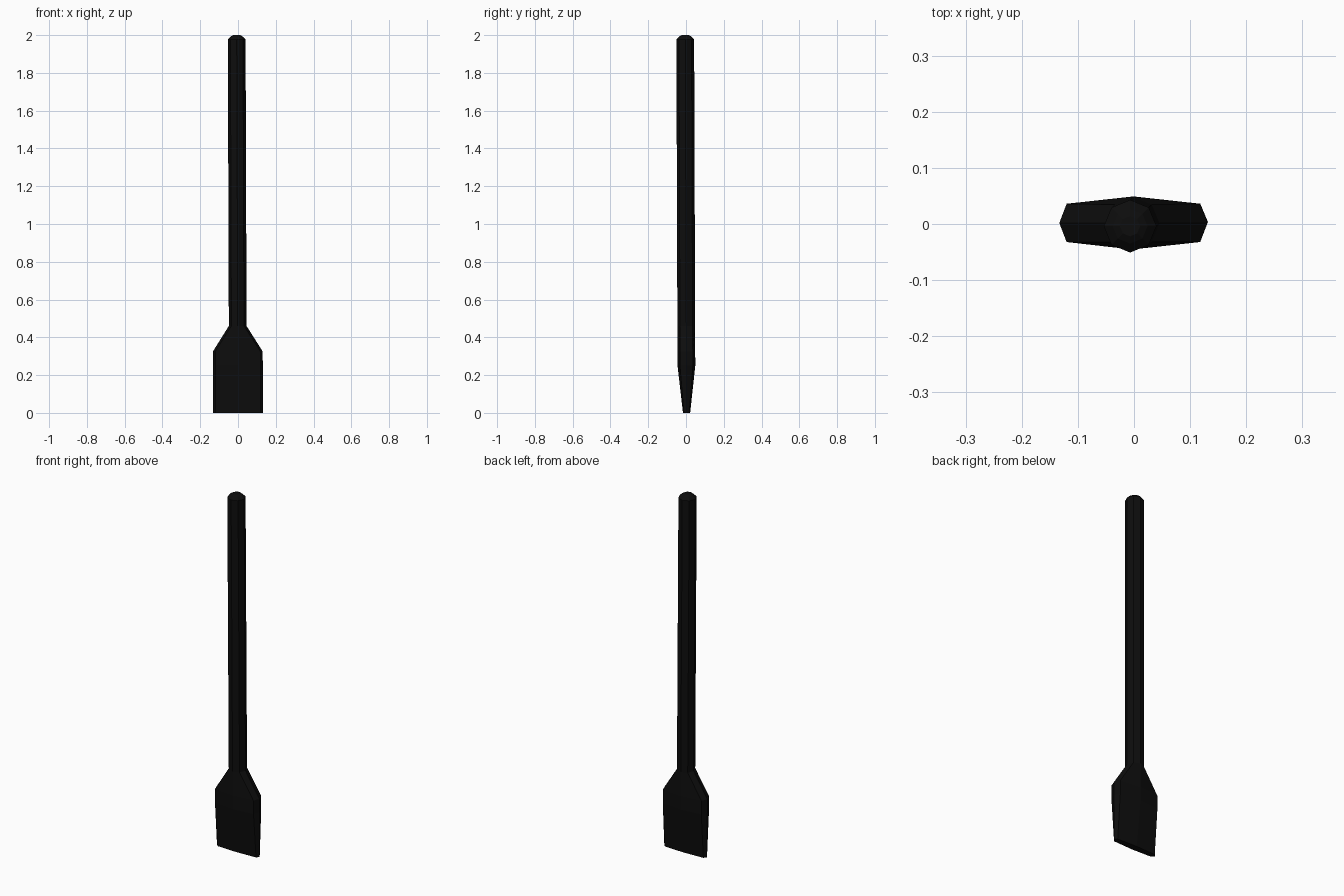
import bpy, bmesh, math

if "Cube" in bpy.data.objects:
    bpy.data.objects.remove(bpy.data.objects["Cube"])

steel = bpy.data.materials.new("black_steel")
steel.diffuse_color = (0.004, 0.004, 0.004, 1)
steel.use_nodes = True
steel.node_tree.nodes["Principled BSDF"].inputs["Base Color"].default_value = steel.diffuse_color


def octagon(rx, ry):
    """Round shank section with corners on the axes."""
    return [(rx * math.cos(i * math.pi / 4), ry * math.sin(i * math.pi / 4)) for i in range(8)]


def blade_section(half_w, corner_y, mid_y):
    """Wide flat section with chamfered narrow sides."""
    c = half_w - 0.013
    return [(half_w, 0), (c, corner_y), (0, mid_y), (-c, corner_y),
            (-half_w, 0), (-c, -corner_y), (0, -mid_y), (c, -corner_y)]


def loft(name, sections):
    bm = bmesh.new()
    rings = []
    for z, pts in sections:
        # the bar leans very slightly from the edge to the struck end
        dx, dy = -0.0035 * z, 0.003 - 0.0035 * z
        rings.append([bm.verts.new((x + dx, y + dy, z)) for x, y in pts])
    for a, b in zip(rings, rings[1:]):
        for i in range(8):
            j = (i + 1) % 8
            bm.faces.new((a[i], a[j], b[j], b[i]))
    bm.faces.new(rings[0][::-1])
    bm.faces.new(rings[-1])
    bmesh.ops.recalc_face_normals(bm, faces=bm.faces)
    mesh = bpy.data.meshes.new(name)
    bm.to_mesh(mesh)
    bm.free()
    mesh.materials.append(steel)
    obj = bpy.data.objects.new(name, mesh)
    bpy.context.collection.objects.link(obj)
    return obj


# Cutting edge, blade, shoulder, shank and domed struck end in one forged bar
loft("chisel_bar", [
    (0.0, blade_section(0.132, 0.014, 0.019)),
    (0.25, blade_section(0.132, 0.034, 0.047)),
    (0.325, blade_section(0.132, 0.034, 0.047)),
    (0.46, octagon(0.047, 0.047)),
    (1.978, octagon(0.047, 0.047)),
    (1.993, octagon(0.031, 0.031)),
    (2.0, octagon(0.018, 0.018)),
])
